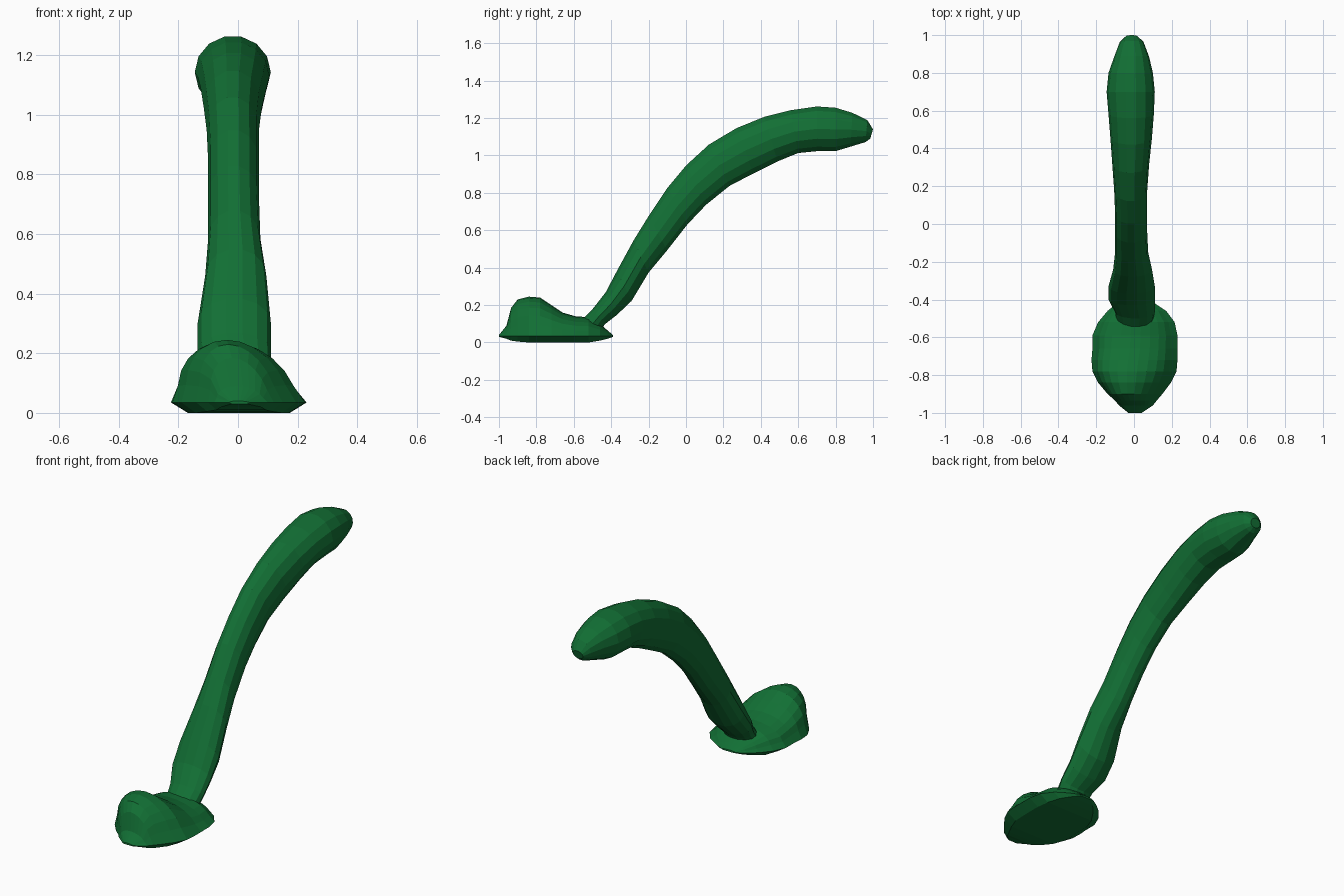
import bpy, bmesh, math

green = bpy.data.materials.new("green")
green.diffuse_color = (0.006, 0.16, 0.035, 1)


def loft(name, rings):
    """Skin a list of equal-length closed rings and cap both ends."""
    bm = bmesh.new()
    vs = [[bm.verts.new(p) for p in r] for r in rings]
    n = len(vs[0])
    for a, b in zip(vs, vs[1:]):
        for i in range(n):
            j = (i + 1) % n
            bm.faces.new((a[i], a[j], b[j], b[i]))
    bm.faces.new(vs[0])
    bm.faces.new(vs[-1])
    bmesh.ops.recalc_face_normals(bm, faces=bm.faces)
    me = bpy.data.meshes.new(name)
    bm.to_mesh(me)
    bm.free()
    ob = bpy.data.objects.new(name, me)
    me.materials.append(green)
    bpy.context.collection.objects.link(ob)
    return ob


# Curved arm: upper edge (y, z), lower edge (y, z), left x, right x
arm = [
    (-0.57, 0.11, -0.46, 0.05, -0.09, 0.10),
    (-0.50, 0.18, -0.435, 0.095, -0.10, 0.11),
    (-0.43, 0.27, -0.37, 0.145, -0.135, 0.11),
    (-0.37, 0.385, -0.29, 0.22, -0.135, 0.11),
    (-0.28, 0.55, -0.20, 0.37, -0.11, 0.095),
    (-0.20, 0.68, -0.10, 0.49, -0.10, 0.075),
    (-0.10, 0.83, 0.01, 0.63, -0.10, 0.07),
    (0.00, 0.95, 0.11, 0.735, -0.10, 0.07),
    (0.12, 1.06, 0.235, 0.835, -0.105, 0.07),
    (0.27, 1.15, 0.36, 0.90, -0.115, 0.08),
    (0.42, 1.21, 0.49, 0.965, -0.125, 0.095),
    (0.56, 1.245, 0.60, 1.01, -0.135, 0.105),
    (0.70, 1.265, 0.70, 1.02, -0.145, 0.11),
    (0.80, 1.258, 0.80, 1.02, -0.135, 0.10),
    (0.89, 1.23, 0.88, 1.045, -0.105, 0.08),
    (0.97, 1.19, 0.96, 1.07, -0.075, 0.05),
    (1.00, 1.14, 0.985, 1.09, -0.045, 0.02),
]
N = 14
rings = []
for uy, uz, ly, lz, x0, x1 in arm:
    ring = []
    for i in range(N):
        t = math.tau * i / N
        k = (1 + math.sin(t)) / 2
        ring.append(((x0 + x1) / 2 + (x1 - x0) / 2 * math.cos(t),
                     ly + (uy - ly) * k, lz + (uz - lz) * k))
    rings.append(ring)
loft("curved_arm", rings)

# Humped foot: y, left x, right x, crest height, underside height
foot = [
    (-1.00, -0.03, 0.04, 0.04, 0.03),
    (-0.96, -0.08, 0.10, 0.09, 0.02),
    (-0.935, -0.10, 0.12, 0.185, 0.01),
    (-0.90, -0.14, 0.15, 0.23, 0.005),
    (-0.84, -0.19, 0.195, 0.245, 0.0),
    (-0.78, -0.22, 0.225, 0.24, 0.0),
    (-0.72, -0.225, 0.23, 0.20, 0.0),
    (-0.66, -0.22, 0.23, 0.16, 0.0),
    (-0.59, -0.22, 0.23, 0.14, 0.0),
    (-0.52, -0.19, 0.215, 0.135, 0.0),
    (-0.46, -0.14, 0.17, 0.10, 0.01),
    (-0.42, -0.09, 0.11, 0.065, 0.02),
    (-0.39, -0.04, 0.05, 0.04, 0.03),
]
rings = []
for y, x0, x1, h, zb in foot:
    c, r = (x0 + x1) / 2, (x1 - x0) / 2
    ring = [(c - 0.75 * r, y, zb), (c + 0.75 * r, y, zb), (x1, y, 0.035)]
    for i in range(1, 12):
        t = math.pi * i / 12
        # Crest leans to the left, dome sits inside the flared rim
        x = c + 0.9 * r * math.cos(t) - 0.04 * math.sin(t) * min(1, h / 0.24)
        ring.append((x, y, 0.035 + (h - 0.035) * math.sin(t) ** 0.95))
    ring.append((x0, y, 0.035))
    rings.append(ring)
loft("humped_foot", rings)
